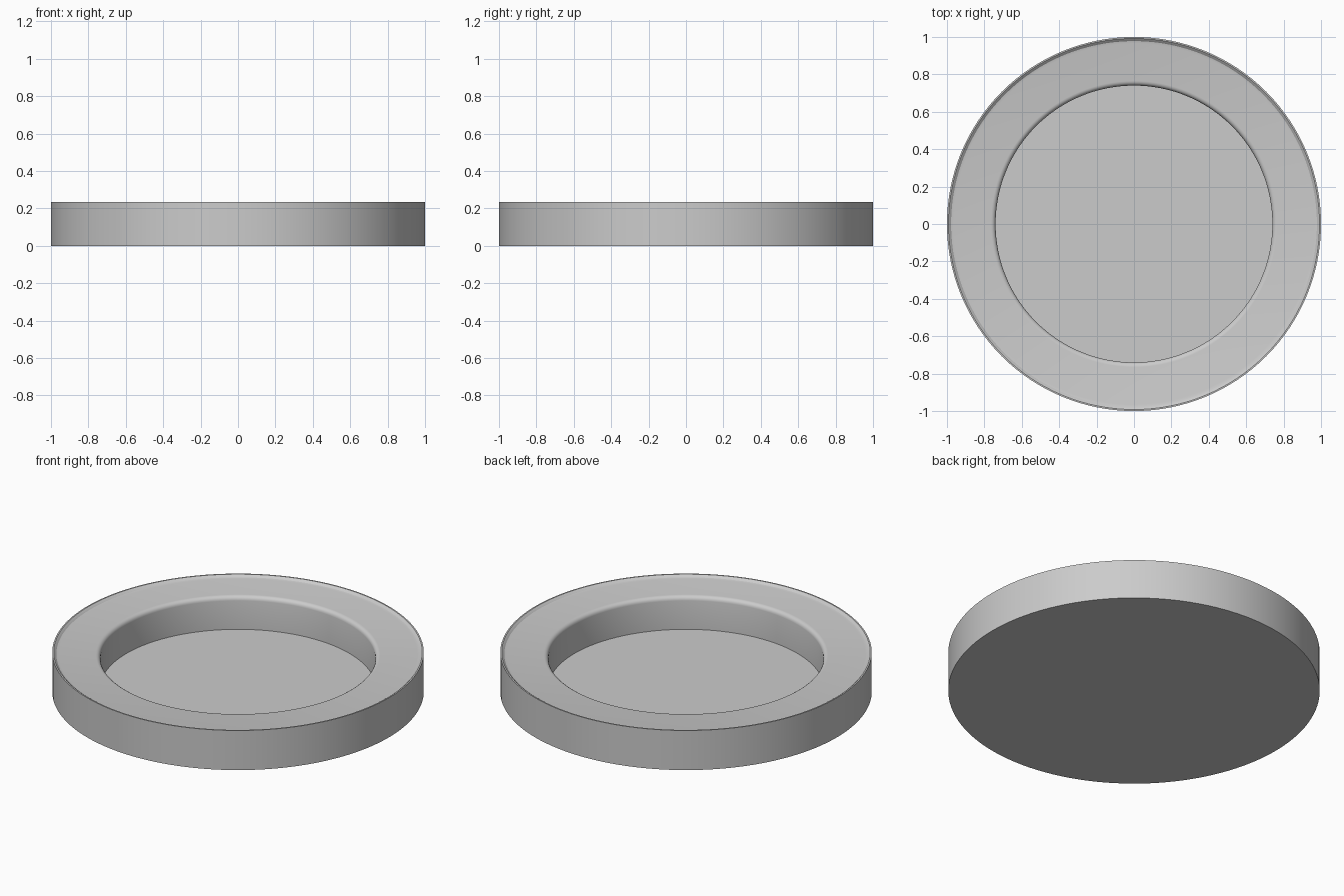
import bpy, bmesh
from math import sin, cos, pi, radians

if "Cube" in bpy.data.objects:
    bpy.data.objects.remove(bpy.data.objects["Cube"])

SEGMENTS = 128


def lathe(name, profile):
    """Spin an (r, z) profile that starts and ends on the axis."""
    bm = bmesh.new()
    rings = []
    for r, z in profile:
        if r == 0:
            rings.append([bm.verts.new((0, 0, z))])
        else:
            rings.append([bm.verts.new((r * cos(2 * pi * i / SEGMENTS),
                                        r * sin(2 * pi * i / SEGMENTS), z))
                          for i in range(SEGMENTS)])
    # A single n-gon closes each end, quads bridge the rings
    for a, b in zip(rings, rings[1:]):
        for i in range(SEGMENTS):
            j = (i + 1) % SEGMENTS
            if len(a) == 1 or len(b) == 1:
                continue
            bm.faces.new((a[i], a[j], b[j], b[i]))
    for end, ring in ((rings[0], rings[1]), (rings[-1], rings[-2])):
        bm.verts.remove(end[0])
        bm.faces.new(ring)
    bmesh.ops.recalc_face_normals(bm, faces=bm.faces[:])
    mesh = bpy.data.meshes.new(name)
    bm.to_mesh(mesh)
    bm.free()
    obj = bpy.data.objects.new(name, mesh)
    bpy.context.collection.objects.link(obj)
    bpy.context.view_layer.objects.active = obj
    obj.select_set(True)
    bpy.ops.object.shade_smooth_by_angle(angle=radians(32))
    obj.select_set(False)
    return obj


# Outer wall and thin raised lip with a hollow curve down to the flat ring
outer = [(0, 0), (1, 0), (1, 0.235), (0.992, 0.235),
         (0.985, 0.230), (0.978, 0.223), (0.965, 0.220)]
# Rounded inner edge of the ring, rolling into the recess
RADIUS = 0.025
inner = [(0.765 - RADIUS * sin(pi / 2 * k / 4),
          0.220 - RADIUS * (1 - cos(pi / 2 * k / 4))) for k in range(5)]
# Straight recess wall and flat floor
floor = [(0.74, 0.025), (0, 0.025)]

lathe("round_tray", outer + inner + floor)
